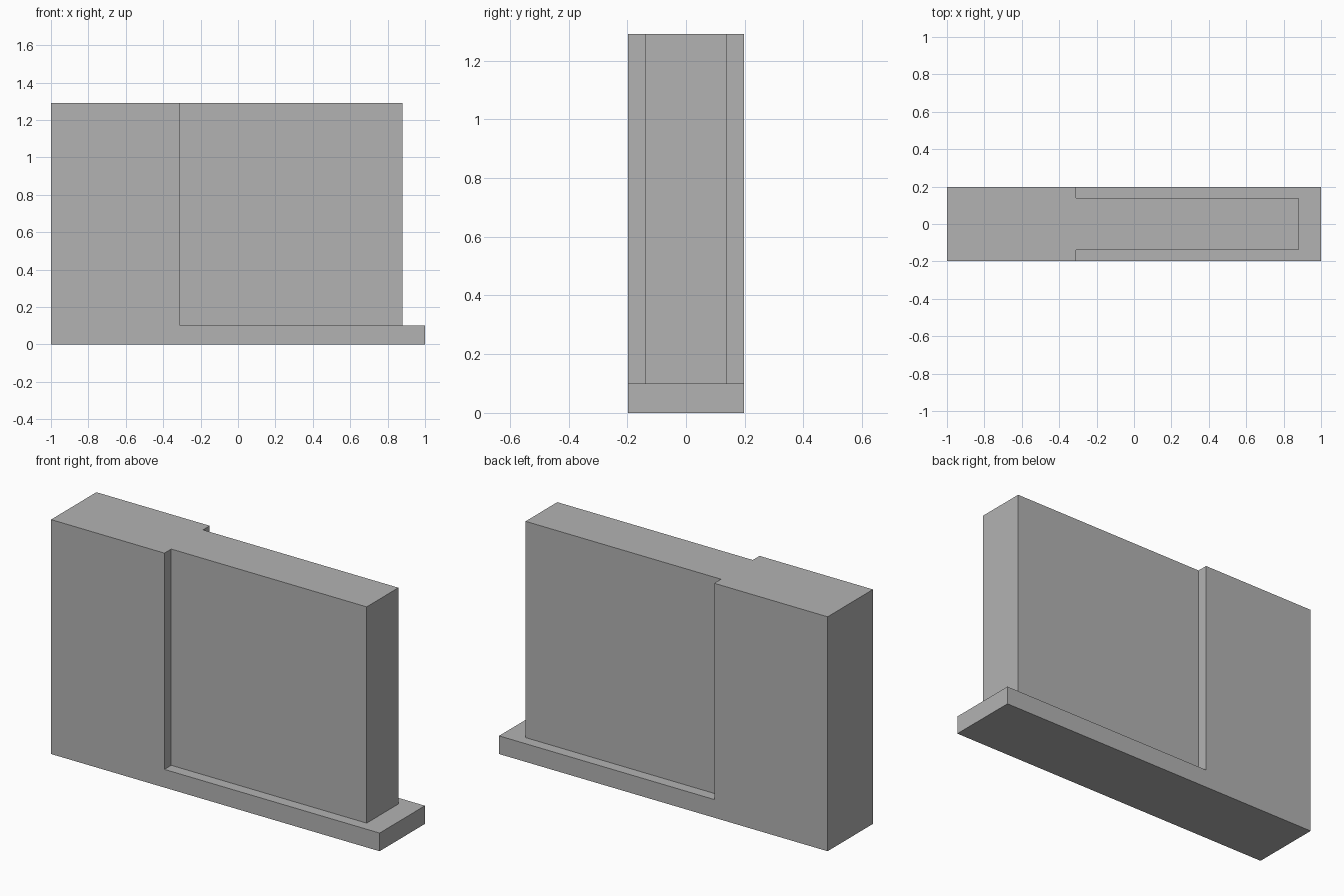
import bpy
import bmesh

cube = bpy.data.objects.get("Cube")
if cube:
    bpy.data.objects.remove(cube, do_unlink=True)

# Plan lines and levels
X = [-1.0, -0.31, 0.88, 1.0]      # pier end, pier face, wall end, plinth end
Y = [-0.197, -0.138, 0.138, 0.197]  # outer faces and thin wall faces
PLINTH_TOP, WALL_TOP = 0.10, 1.29

grey = bpy.data.materials.new("plain_grey")
grey.use_nodes = True
colour = (0.45, 0.45, 0.45, 1)
grey.diffuse_color = colour
grey.node_tree.nodes["Principled BSDF"].inputs["Base Color"].default_value = colour


def raise_faces(bm, faces, height):
    """Extrude faces upward and return the new top faces."""
    result = bmesh.ops.extrude_face_region(bm, geom=faces)["geom"]
    verts = [g for g in result if isinstance(g, bmesh.types.BMVert)]
    bmesh.ops.translate(bm, verts=verts, vec=(0, 0, height))
    return [g for g in result if isinstance(g, bmesh.types.BMFace)]


# Footprint divided along the plan lines
bm = bmesh.new()
grid = [[bm.verts.new((x, y, 0)) for y in Y] for x in X]
footprint = [bm.faces.new((grid[i][j], grid[i + 1][j], grid[i + 1][j + 1], grid[i][j + 1]))
             for i in range(3) for j in range(3)]

# Plinth over the whole footprint; a copy of the footprint closes the underside
underside = bmesh.ops.duplicate(bm, geom=footprint)["geom"]
bmesh.ops.reverse_faces(bm, faces=[g for g in underside if isinstance(g, bmesh.types.BMFace)])
plinth_top = raise_faces(bm, footprint, PLINTH_TOP)

# Full-width pier and the thinner wall beside it
upper = []
for face in plinth_top:
    centre = face.calc_center_median()
    if centre.x < X[1] or (centre.x < X[2] and abs(centre.y) < Y[2]):
        upper.append(face)
raise_faces(bm, upper, WALL_TOP - PLINTH_TOP)

# Weld and merge coplanar pieces into clean flat faces
bmesh.ops.remove_doubles(bm, verts=bm.verts, dist=0.0001)
bmesh.ops.dissolve_limit(bm, angle_limit=0.01, verts=bm.verts, edges=bm.edges)
bmesh.ops.recalc_face_normals(bm, faces=bm.faces)

mesh = bpy.data.meshes.new("wall_with_pier_and_plinth")
bm.to_mesh(mesh)
bm.free()
mesh.materials.append(grey)
wall = bpy.data.objects.new("wall_with_pier_and_plinth", mesh)
bpy.context.collection.objects.link(wall)
